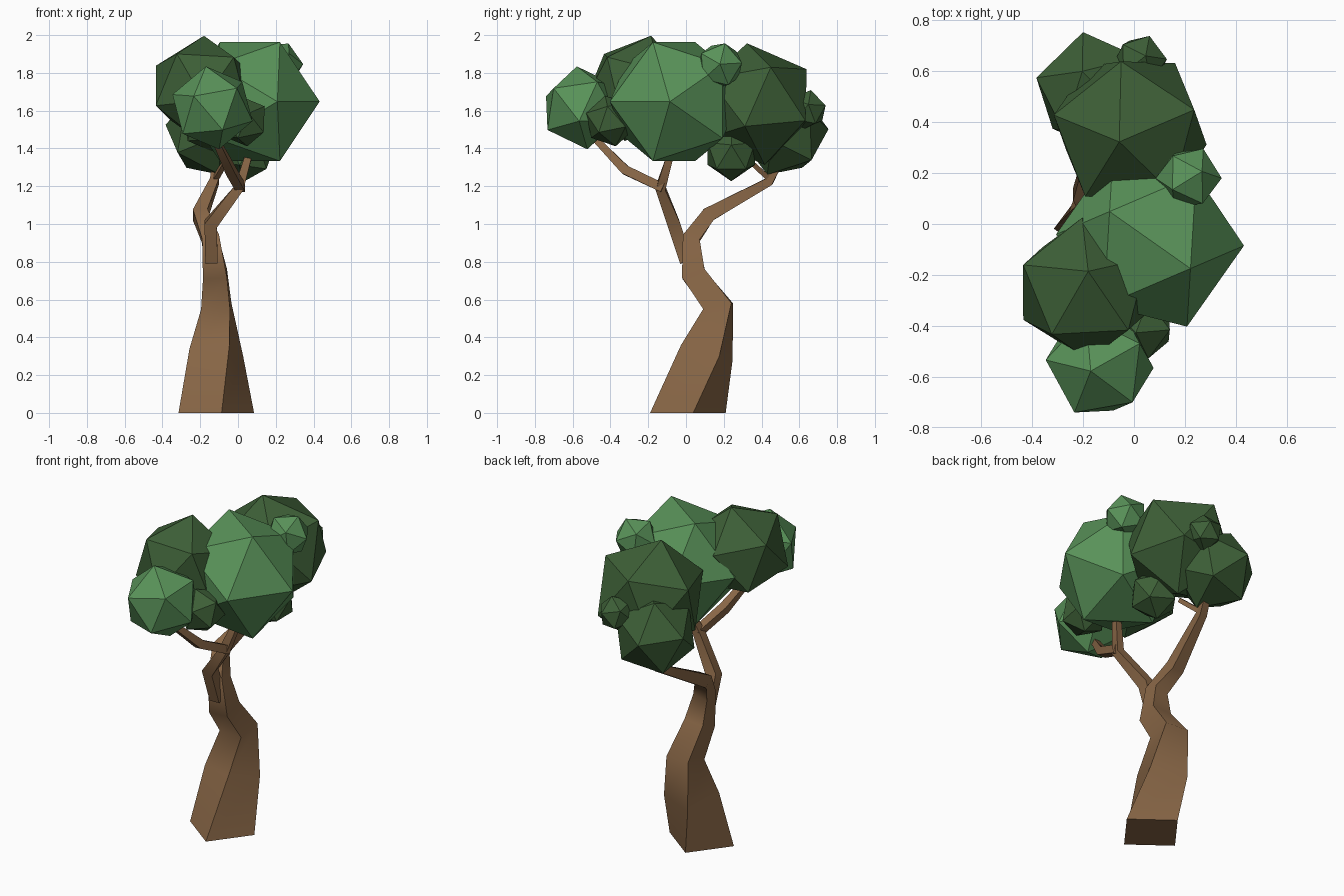
import bpy, bmesh
from math import radians, cos, sin
from mathutils import Vector, Matrix

if "Cube" in bpy.data.objects:
    bpy.data.objects.remove(bpy.data.objects["Cube"])


def material(name, rgb):
    m = bpy.data.materials.new(name)
    m.diffuse_color = (*rgb, 1)
    m.use_nodes = True
    m.node_tree.nodes["Principled BSDF"].inputs["Base Color"].default_value = m.diffuse_color
    return m


BARK = material("bark brown", (0.25, 0.135, 0.062))
LIGHT = material("light leaf green", (0.10, 0.29, 0.10))
DARK = material("dark leaf green", (0.047, 0.115, 0.038))


def add_object(name, bm, mat):
    bmesh.ops.recalc_face_normals(bm, faces=bm.faces)
    me = bpy.data.meshes.new(name)
    bm.to_mesh(me)
    bm.free()
    me.materials.append(mat)
    ob = bpy.data.objects.new(name, me)
    bpy.context.collection.objects.link(ob)


def limb(name, path, flat_base=False):
    """Four-sided tapered limb; path holds (x, y, z, radius[, yaw])."""
    bm = bmesh.new()
    pts = [Vector(p[:3]) for p in path]
    rings = []
    for i, p in enumerate(pts):
        t = Vector((0, 0, 0))
        if i > 0:
            t += (p - pts[i - 1]).normalized()
        if i < len(pts) - 1:
            t += (pts[i + 1] - p).normalized()
        t.normalize()
        if flat_base and i == 0:
            t = Vector((0, 0, 1))
        r = path[i][3]
        a = radians(path[i][4] if len(path[i]) > 4 else 45)
        e = Vector((1, 0, 0))
        e = (e - t * e.dot(t)).normalized()
        f = t.cross(e)
        u, v = e * cos(a) + f * sin(a), f * cos(a) - e * sin(a)
        rings.append([bm.verts.new(p + d * r) for d in (u, v, -u, -v)])
    for a, b in zip(rings, rings[1:]):
        for k in range(4):
            n = (k + 1) % 4
            bm.faces.new((a[k], a[n], b[n], b[k])).smooth = True
            bm.edges.get((a[k], b[k])).smooth = False
    # Flat end caps with sharp rims
    for ring in (rings[0], rings[-1]):
        for e in bm.faces.new(ring).edges:
            e.smooth = False
    add_object(name, bm, BARK)


def leaf_clump(name, centre, radius, pole, side, mat):
    """Icosahedron with one corner along pole and the next one towards side."""
    z = Vector(pole).normalized()
    x = Vector(side)
    x = (x - z * x.dot(z)).normalized()
    y = z.cross(x)
    rot = Matrix((x, y, z)).transposed().to_4x4()
    bm = bmesh.new()
    bmesh.ops.create_icosphere(bm, subdivisions=1, radius=radius,
                               matrix=Matrix.Translation(centre) @ rot)
    add_object(name, bm, mat)


# Trunk twists as it rises and runs on into the back branch
limb("trunk", [(-.115, .01, 0, .202, 8), (-.115, .11, .32, .158, 26),
               (-.115, .17, .565, .108, 42), (-.122, .04, .735, .09),
               (-.145, .025, .92, .065), (-.2, .12, 1.05, .055),
               (-.125, .44, 1.225, .033), (-.11, .52, 1.38, .025)], flat_base=True)
limb("back_twig", [(-.125, .45, 1.23, .02), (-.06, .33, 1.34, .018)])

# Front branch and its fork
limb("front_branch", [(-.14, 0, .8, .046), (-.145, -.065, 1.0, .048),
                      (.005, -.135, 1.19, .036), (.05, -.09, 1.34, .027),
                      (.055, -.08, 1.42, .025)])
limb("front_twig", [(.015, -.12, 1.19, .034), (-.04, -.32, 1.285, .035),
                    (-.12, -.48, 1.45, .024)])

# Leaf clumps
leaf_clump("crown_centre", (.063, -.063, 1.648), .37, (1, -.06, 0), (0, -1, .0), LIGHT)
leaf_clump("crown_left", (-.192, -.255, 1.718), .287,
           (.012, .07, .282), (-.128, -.174, .18), DARK)
leaf_clump("crown_back", (-.015, .37, 1.635), .328,
           (-.043, -.047, .322), (-.035, .25, .185), DARK)
leaf_clump("crown_front", (-.135, -.55, 1.615), .224,
           (-.035, -.028, .22), (-.1, -.185, .1), LIGHT)
leaf_clump("crown_far_back", (-.15, .515, 1.485), .245,
           (-.05, .08, .21), (-.22, .06, .05), DARK)
leaf_clump("tuft_right", (.215, .18, 1.84), .13, (1, 0, .05), (.4, .2, .87), LIGHT)
leaf_clump("tuft_far_back", (.025, .64, 1.605), .108, (.02, .02, .1), (.3, .9, 0), DARK)
leaf_clump("tuft_front", (.028, -.4, 1.545), .138, (-.15, -.2, .97), (1, 0, 0), DARK)
leaf_clump("tuft_low", (.055, .24, 1.372), .147, (.9, 0, .3), (.1, 0, 1), DARK)
